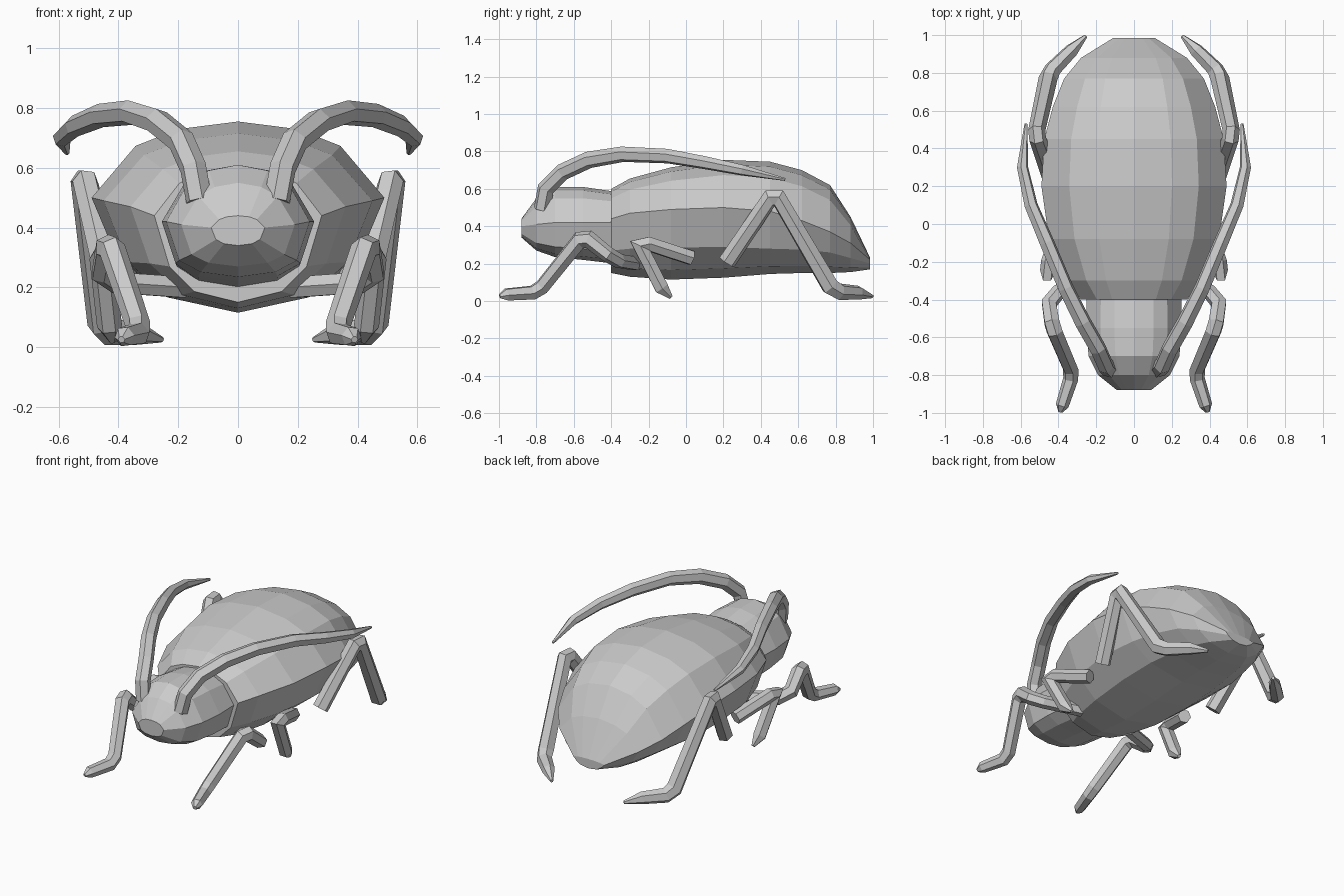
import bpy, bmesh
from math import cos, sin, tau
from mathutils import Vector

if "Cube" in bpy.data.objects:
    bpy.data.objects.remove(bpy.data.objects["Cube"])


def finish(name, rings):
    # Skin closed rings of equal size, cap both ends
    bm = bmesh.new()
    loops = [[bm.verts.new(p) for p in ring] for ring in rings]
    n = len(loops[0])
    for a, b in zip(loops, loops[1:]):
        for i in range(n):
            j = (i + 1) % n
            bm.faces.new((a[i], a[j], b[j], b[i]))
    bm.faces.new(loops[0])
    bm.faces.new(loops[-1])
    bmesh.ops.recalc_face_normals(bm, faces=bm.faces)
    mesh = bpy.data.meshes.new(name)
    bm.to_mesh(mesh)
    bm.free()
    ob = bpy.data.objects.new(name, mesh)
    bpy.context.collection.objects.link(ob)
    return ob


def shell(name, stations):
    # Station: y, half width, top z, widest z, lower edge z, bottom z
    rings = []
    for y, w, top, mid, low, bot in stations:
        half = [(0, top), (.41 * w, mid + .9 * (top - mid)),
                (.70 * w, mid + .68 * (top - mid)), (w, mid), (.82 * w, low),
                (.52 * w, bot + .3 * (low - bot)), (0, bot)]
        ring = half + [(-x, z) for x, z in half[-2:0:-1]]
        rings.append([(x, y, z) for x, z in ring])
    return finish(name, rings)


def limb(name, path, sides=6):
    # Mitred tube through (x, y, z, radius), mirrored to the other side
    pts = [Vector(p[:3]) for p in path]
    dirs = [(b - a).normalized() for a, b in zip(pts, pts[1:])]
    u = dirs[0].cross(Vector((0, 0, 1))).normalized()
    v = dirs[0].cross(u)
    offs = [u * cos(tau * i / sides) + v * sin(tau * i / sides) for i in range(sides)]
    rings = []
    for k, p in enumerate(pts):
        d_in = dirs[max(k - 1, 0)]
        d_out = dirs[min(k, len(dirs) - 1)]
        n = (d_in + d_out).normalized()
        cut = [o - d_in * (o.dot(n) / d_in.dot(n)) for o in offs]
        rings.append([p + c * path[k][3] for c in cut])
        offs = [c - d_out * c.dot(d_out) for c in cut]
    ob = finish(name, rings)
    ob.modifiers.new("Mirror", 'MIRROR').use_mirror_merge = False
    return ob


# Domed body
shell("body", [
    (-.40, .28, .60, .44, .27, .15), (-.30, .36, .655, .47, .28, .13),
    (-.08, .45, .715, .49, .285, .115), (.20, .49, .755, .50, .29, .125),
    (.45, .475, .745, .48, .28, .145), (.62, .43, .70, .43, .275, .15),
    (.77, .37, .62, .37, .26, .15), (.88, .28, .45, .31, .23, .155),
    (.985, .11, .23, .22, .20, .17)])

# Head
shell("head", [
    (-.38, .25, .585, .42, .27, .20), (-.55, .255, .61, .42, .28, .22),
    (-.70, .24, .61, .42, .29, .235), (-.80, .19, .55, .41, .31, .27),
    (-.88, .09, .44, .40, .36, .34)])

# Swept back antennae
limb("antennae", [
    (.13, -.77, .49, .045), (.15, -.75, .60, .045), (.19, -.66, .69, .045),
    (.27, -.52, .755, .045), (.36, -.34, .785, .042), (.46, -.10, .775, .04),
    (.545, .10, .74, .036), (.59, .30, .70, .03), (.572, .53, .65, .008)])

# Front legs
limb("front_legs", [
    (.18, -.27, .20, .04), (.40, -.36, .215, .04), (.45, -.42, .25, .042),
    (.435, -.52, .33, .045), (.42, -.57, .325, .045), (.335, -.77, .075, .042),
    (.335, -.82, .045, .04), (.38, -.96, .035, .035), (.39, -.995, .025, .012)])

# Middle legs
limb("middle_legs", [
    (.37, .03, .23, .042), (.45, -.20, .305, .042), (.455, -.245, .295, .042),
    (.43, -.13, .07, .042), (.42, -.08, .02, .012)])

# Hind legs
limb("hind_legs", [
    (.43, .22, .21, .048), (.51, .45, .55, .045), (.515, .495, .55, .045),
    (.455, .77, .08, .05), (.43, .82, .05, .045),
    (.33, .92, .045, .038), (.255, .995, .025, .01)])
